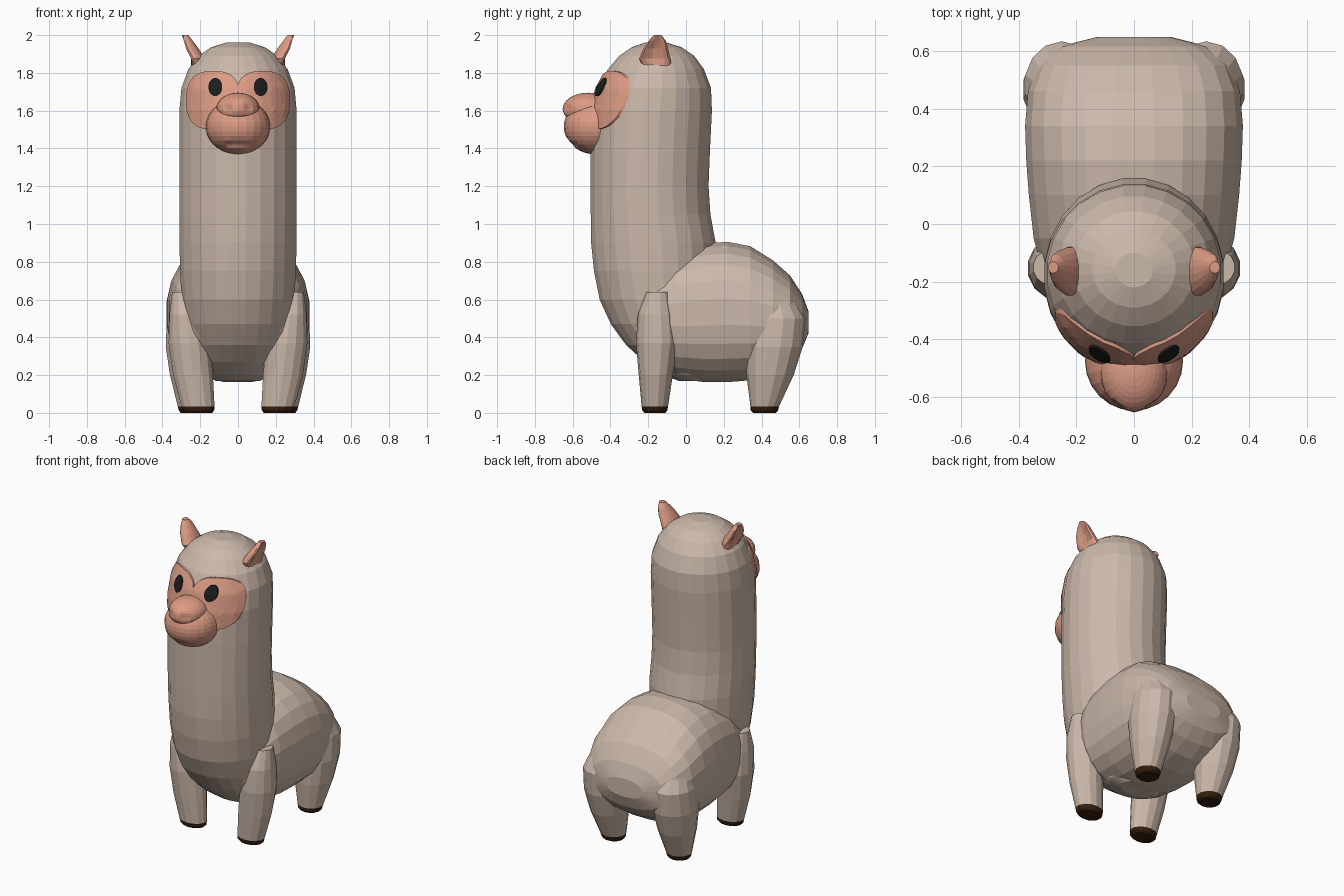
import bpy, bmesh, math
from mathutils import Vector
from mathutils.bvhtree import BVHTree

if "Cube" in bpy.data.objects:
    bpy.data.objects.remove(bpy.data.objects["Cube"])


def material(name, rgb):
    m = bpy.data.materials.new(name)
    m.diffuse_color = (*rgb, 1)
    m.use_nodes = True
    m.node_tree.nodes["Principled BSDF"].inputs["Base Color"].default_value = m.diffuse_color
    return m


WOOL = material("beige wool", (0.60, 0.48, 0.40))
SKIN = material("peach skin", (0.72, 0.33, 0.235))
EYE = material("black eye", (0.012, 0.012, 0.012))
HOOF = material("dark brown hoof", (0.035, 0.013, 0.004))


def finish(bm, name, *mats):
    bmesh.ops.recalc_face_normals(bm, faces=bm.faces)
    me = bpy.data.meshes.new(name)
    bm.to_mesh(me)
    bm.free()
    for m in mats:
        me.materials.append(m)
    ob = bpy.data.objects.new(name, me)
    bpy.context.collection.objects.link(ob)
    return ob


def spow(v, e):
    return math.copysign(abs(v) ** e, v)


def oval(n, power=2.0):
    """Unit superellipse, n points."""
    return [(spow(math.cos(2 * math.pi * (i + .5) / n), 2 / power),
             spow(math.sin(2 * math.pi * (i + .5) / n), 2 / power)) for i in range(n)]


def loft(rings):
    """Skin a list of point rings and cap both ends."""
    bm = bmesh.new()
    rows = [[bm.verts.new(p) for p in r] for r in rings]
    n = len(rows[0])
    for a, b in zip(rows, rows[1:]):
        for i in range(n):
            j = (i + 1) % n
            bm.faces.new((a[i], a[j], b[j], b[i]))
    bm.faces.new(rows[0])
    bm.faces.new(rows[-1])
    return bm


# neck and head column: z, front y, back y, half width
neck_rings = [
    (.17, -.04, .12, .12), (.20, -.12, .16, .18), (.27, -.22, .16, .235), (.36, -.32, .16, .265),
    (.47, -.40, .16, .285), (.60, -.46, .16, .30), (.75, -.49, .16, .31), (.90, -.505, .16, .312),
    (1.05, -.507, .132, .312), (1.2, -.507, .122, .312), (1.4, -.507, .13, .313),
    (1.6, -.50, .14, .313), (1.72, -.47, .135, .302), (1.82, -.415, .097, .265),
    (1.89, -.355, .045, .21), (1.935, -.29, -.02, .145), (1.96, -.22, -.10, .065)]
bm = loft([[(rx * c, (f + b) / 2 + (b - f) / 2 * s, z) for c, s in oval(24)]
           for z, f, b, rx in neck_rings])
bmesh.ops.recalc_face_normals(bm, faces=bm.faces)
head = BVHTree.FromBMesh(bm)
finish(bm, "neck_and_head", WOOL)

# body: y, bottom z, top z, half width
body_rings = [
    (-.30, .38, .62, .20), (-.20, .27, .75, .31), (-.05, .18, .86, .35), (.10, .16, .90, .367),
    (.22, .16, .908, .376), (.34, .17, .885, .38), (.46, .21, .81, .37), (.55, .27, .73, .335),
    (.615, .34, .63, .26), (.648, .42, .54, .13)]
finish(loft([[(rx * c, y, (b + t) / 2 + (t - b) / 2 * s) for c, s in oval(24, 2.4)]
             for y, b, t, rx in body_rings]), "body", WOOL)

# legs: z, x centre, y centre, x radius, y radius
front_leg = [(0, .21, -.165, .075, .055), (.012, .21, -.165, .086, .066), (.035, .212, -.165, .09, .07),
             (.2, .238, -.16, .108, .09), (.37, .258, -.153, .112, .112),
             (.52, .275, -.155, .09, .10), (.64, .29, -.15, .06, .06)]
hind_leg = [(0, .24, .415, .065, .06), (.012, .24, .415, .075, .072), (.035, .241, .417, .08, .076),
            (.2, .248, .445, .115, .125), (.35, .25, .465, .136, .153),
            (.5, .25, .483, .13, .15), (.63, .24, .46, .09, .10)]
for side, tag in ((1, "left"), (-1, "right")):
    for name, rings in (("front_leg", front_leg), ("hind_leg", hind_leg)):
        bm = loft([[(side * (x + rx * c), y + ry * s, z) for c, s in oval(14)]
                   for z, x, y, rx, ry in rings])
        for f in bm.faces:          # hooves are the lowest faces
            f.material_index = int(f.calc_center_median().z < .034)
        finish(bm, f"{name}_{tag}", WOOL, HOOF)

# ears: z, x centre, y centre, x radius, y radius, depth of the outward cup
ear = [(1.82, .20, -.15, .05, .075, 0), (1.875, .225, -.165, .052, .085, .035),
       (1.93, .257, -.16, .048, .066, .05), (1.97, .273, -.152, .034, .046, .03),
       (2.0, .28, -.15, .018, .02, 0)]
for side, tag in ((1, "left"), (-1, "right")):
    finish(loft([[(side * (x + rx * c - cup * max(0, c) ** 3), y + ry * s, z) for c, s in oval(16)]
                 for z, x, y, rx, ry, cup in ear]), f"ear_{tag}", SKIN)


def patch(name, mat, side, cx, cz, rx, rz, power, lift, rings, n):
    """Oval plate pressed onto the front of the head."""
    bm = bmesh.new()

    def put(r, c, s, off):
        x, z = max(0, cx + rx * r * c), cz + rz * r * s
        hit = head.ray_cast(Vector((x, -2, z)), Vector((0, 1, 0)))[0]
        return bm.verts.new((side * x, hit.y - off, z))
    mid = put(0, 0, 0, lift)
    rows = [[put(k / rings, c, s, lift) for c, s in oval(n, power)] for k in range(1, rings + 1)]
    rows.append([put(1, c, s, -.01) for c, s in oval(n, power)])
    for i in range(n):
        j = (i + 1) % n
        bm.faces.new((mid, rows[0][i], rows[0][j]))
        for a, b in zip(rows, rows[1:]):
            bm.faces.new((a[i], a[j], b[j], b[i]))
    bmesh.ops.remove_doubles(bm, verts=bm.verts, dist=1e-5)
    finish(bm, name, mat)


# face mask lobes and eyes
for side, tag in ((1, "left"), (-1, "right")):
    patch(f"face_mask_{tag}", SKIN, side, .13, 1.655, .145, .155, 2.6, .013, 6, 36)
    patch(f"eye_{tag}", EYE, side, .12, 1.725, .037, .048, 2, .021, 2, 20)


def ball(name, centre, radii, shape=None):
    bm = bmesh.new()
    bmesh.ops.create_uvsphere(bm, u_segments=24, v_segments=18, radius=1)
    for v in bm.verts:
        v.co = Vector(c + r * p for c, r, p in zip(centre, radii, v.co))
        if shape:
            shape(v.co)
    finish(bm, name, SKIN)


def mouth(p):
    """Shallow groove shaped like an upturned V."""
    if p.y < -.5 and abs(p.x) < .08:
        p.y += .015 * max(0, 1 - abs(p.z - 1.43 + .25 * abs(p.x)) / .02)


def nostrils(p):
    """Dents either side of the nose tip."""
    if p.y < -.56:
        p.y += .018 * max(0, 1 - math.hypot(abs(p.x) - .055, p.z - 1.615) / .035)


ball("muzzle", (0, -.475, 1.515), (.17, .172, .147), mouth)
ball("nose", (0, -.515, 1.61), (.115, .138, .085), nostrils)
